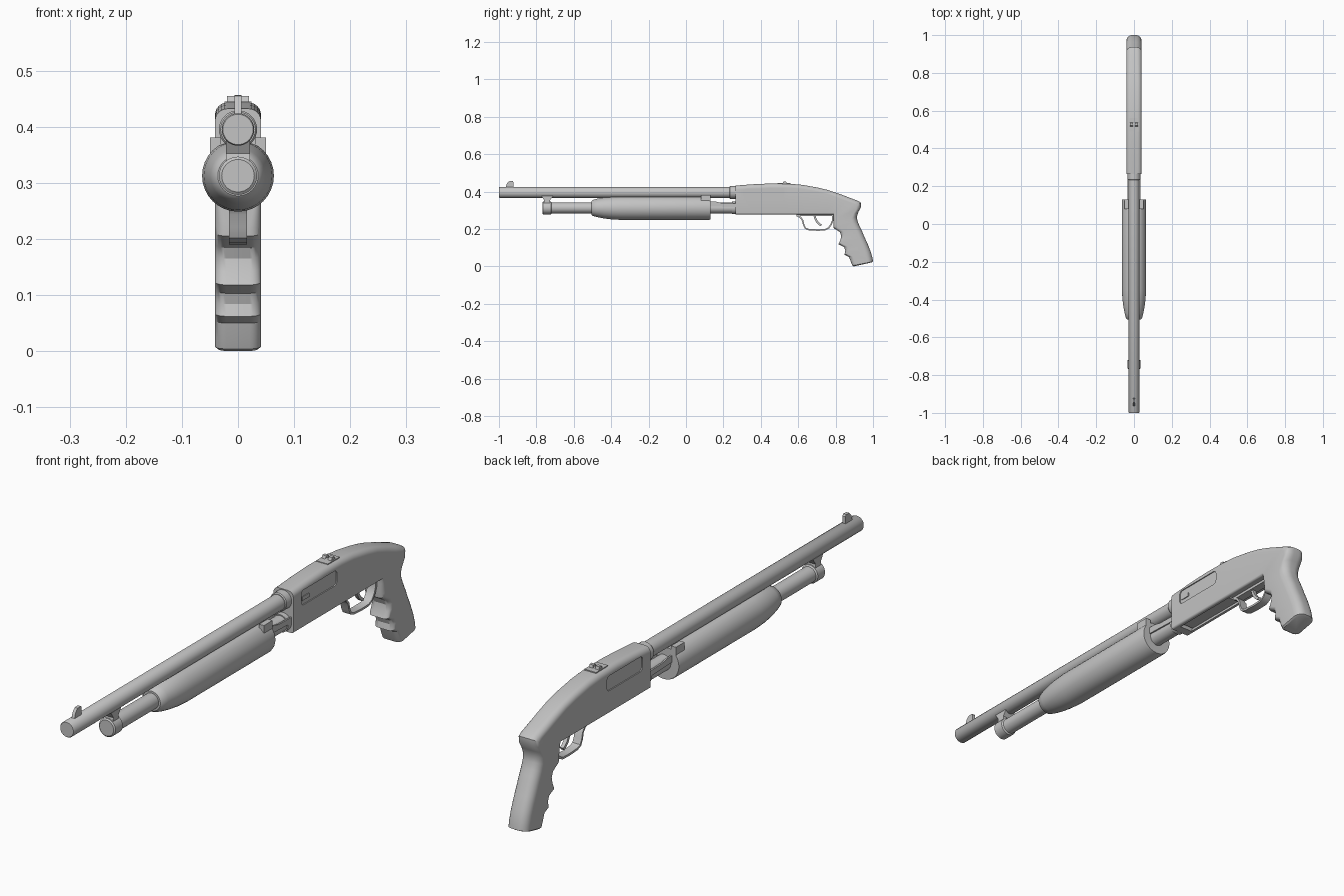
import bpy, bmesh, math
from mathutils import Vector

if "Cube" in bpy.data.objects:
    bpy.data.objects.remove(bpy.data.objects["Cube"])

metal = bpy.data.materials.new("grey")
metal.diffuse_color = (0.55, 0.55, 0.55, 1)
metal.use_nodes = True
metal.node_tree.nodes["Principled BSDF"].inputs["Base Color"].default_value = metal.diffuse_color


def finish(name, bm, angle=35):
    bmesh.ops.recalc_face_normals(bm, faces=bm.faces)
    me = bpy.data.meshes.new(name)
    bm.to_mesh(me)
    bm.free()
    me.materials.append(metal)
    ob = bpy.data.objects.new(name, me)
    bpy.context.collection.objects.link(ob)
    shade(ob, angle)
    return ob


def shade(ob, angle=35):
    bpy.ops.object.select_all(action='DESELECT')
    ob.select_set(True)
    bpy.context.view_layer.objects.active = ob
    bpy.ops.object.shade_smooth_by_angle(angle=math.radians(angle))


def loft(name, rings, angle=35):
    """Skin closed rings of points and cap both ends."""
    bm = bmesh.new()
    vs = [[bm.verts.new(p) for p in r] for r in rings]
    n = len(vs[0])
    for a, b in zip(vs, vs[1:]):
        for i in range(n):
            j = (i + 1) % n
            bm.faces.new((a[i], a[j], b[j], b[i]))
    bm.faces.new(vs[0])
    bm.faces.new(vs[-1])
    return finish(name, bm, angle)


def tube(name, zc, profile, top=9, n=32):
    """Round part along y; profile is (y, radius), flattened above top."""
    rings = []
    for y, r in profile:
        rings.append([(r * math.cos(t), y, min(top, zc + r * math.sin(t)))
                      for t in (2 * math.pi * i / n for i in range(n))])
    return loft(name, rings)


def slab(name, pts, half, x=0):
    """Extrude a (y, z) outline across x."""
    return loft(name, [[(x + s * half, y, z) for y, z in pts] for s in (-1, 1)])


def box(name, x0, x1, y0, y1, z0, z1):
    return slab(name, [(y0, z0), (y1, z0), (y1, z1), (y0, z1)], (x1 - x0) / 2, (x0 + x1) / 2)


def band(name, path, thick, half):
    """Strip of constant thickness following a (y, z) path."""
    p = [Vector(q) for q in path]
    a, b = [], []
    for i, q in enumerate(p):
        d = (p[min(i + 1, len(p) - 1)] - p[max(i - 1, 0)]).normalized()
        nrm = Vector((-d.y, d.x)) * thick / 2
        a.append(q + nrm)
        b.append(q - nrm)
    return slab(name, a + b[::-1], half)


def round_rect(y0, y1, z0, z1, r, n=5):
    pts = []
    for k, (cy, cz) in enumerate([(y1 - r, z1 - r), (y0 + r, z1 - r), (y0 + r, z0 + r), (y1 - r, z0 + r)]):
        for i in range(n + 1):
            t = math.pi / 2 * (k + i / n)
            pts.append((cy + r * math.cos(t), cz + r * math.sin(t)))
    return pts


def cut(ob, cutter):
    m = ob.modifiers.new("cut", 'BOOLEAN')
    m.operation = 'DIFFERENCE'
    m.solver = 'EXACT'
    m.object = cutter
    bpy.context.view_layer.objects.active = ob
    bpy.ops.object.modifier_apply(modifier=m.name)
    bpy.data.objects.remove(cutter, do_unlink=True)


def section(top, bottom, w, rt, rb, n=6):
    """Rounded cross-section between a top/back point and a bottom/front point."""
    t, b = Vector(top), Vector(bottom)
    length = (t - b).length
    d = (t - b) / length
    pts = []
    for k, (sx, up, r) in enumerate([(1, 1, rt), (-1, 1, rt), (-1, 0, rb), (1, 0, rb)]):
        cx, cv = sx * (w - r), (length - r if up else r)
        for i in range(n + 1):
            a = math.pi / 2 * (k + i / n)
            q = b + d * (cv + r * math.sin(a))
            pts.append((cx + r * math.cos(a), q.x, q.y))
    return pts


# Receiver flowing into the pistol grip: top/back point, bottom/front point
stations = [
    ((.265, .432), (.265, .278)), ((.36, .439), (.36, .278)), ((.45, .443), (.45, .278)),
    ((.55, .442), (.55, .278)), ((.62, .436), (.62, .278)), ((.70, .422), (.70, .278)),
    ((.76, .408), (.75, .278)), ((.82, .388), (.787, .278)), ((.88, .365), (.788, .268)),
    ((.92, .35), (.788, .258)), ((.936, .34), (.788, .25)), ((.936, .318), (.788, .24)),
    ((.922, .292), (.788, .23)), ((.914, .268), (.788, .218)), ((.916, .246), (.789, .205)),
    ((.925, .222), (.822, .184)), ((.934, .203), (.83, .165)), ((.942, .186), (.826, .142)),
    ((.955, .155), (.815, .118)), ((.963, .138), (.845, .103)), ((.972, .118), (.852, .084)),
    ((.981, .095), (.847, .062)), ((.988, .077), (.872, .050)), ((.997, .045), (.882, .022)),
    ((1.0, .026), (.89, .004)), ((.992, .021), (.897, .0))]
rings = []
for i, (t, b) in enumerate(stations):
    g = min(1, max(0, (i - 6) / 7))
    w = .036 if i == len(stations) - 1 else .041
    rings.append(section(t, b, w, .022 + .010 * g, .008 + .012 * g))
body = loft("receiver_and_grip", rings)

# Recessed side panels and the loading opening underneath
for s in (-1, 1):
    cut(body, slab("panel_cutter", round_rect(.312, .52, .362, .417, .014), .004, s * .041))
cut(body, slab("loading_cutter", [(.29, .26), (.60, .26), (.57, .298), (.31, .298)], .026))
shade(body, 32)
box("shell_lifter", -.024, .024, .31, .57, .285, .30)
box("bolt_catch", .03, .040, .32, .36, .378, .392)

# Barrel with collar
tube("barrel", .395, [(-1, .027), (-.997, .029), (.27, .029)])
tube("barrel_collar", .395, [(.232, .031), (.236, .034), (.275, .034)])

# Magazine tube, end cap and barrel lug
tube("magazine_tube", .3125, [(-.75, .029), (.27, .029)])
tube("magazine_cap", .3125, [(-.768, .029), (-.764, .034), (-.722, .034), (-.718, .029)])
slab("barrel_lug", [(-.762, .335), (-.725, .335), (-.728, .352), (-.712, .375),
                    (-.772, .375), (-.758, .352)], .021)
tube("magazine_collar", .3125, [(.245, .033), (.27, .033)])

# Sliding fore-end with a flat top and rear ears
tube("fore_end", .3125, [(-.505, .036), (-.50, .042), (-.475, .049), (-.44, .056), (-.40, .061),
                         (-.35, .064), (.122, .064), (.13, .062)], top=.37)
for s, side in ((-1, "left"), (1, "right")):
    box("fore_end_ear_" + side, s * .04 - .010, s * .04 + .010, .08, .13, .33, .381)
    # Action bars between fore-end and receiver
    slab("action_bar_" + side, [(.10, .322), (.27, .316), (.27, .337), (.19, .339), (.16, .346), (.10, .346)],
         .003, s * .031)

# Trigger group
box("trigger_plate", -.016, .016, .59, .79, .268, .285)
band("trigger_guard", [(.592, .272), (.612, .262), (.624, .245), (.629, .222), (.638, .204), (.655, .197),
                       (.70, .194), (.742, .195), (.762, .205), (.776, .224), (.784, .245), (.784, .272)],
     .008, .016)
band("trigger", [(.686, .275), (.692, .255), (.701, .238), (.714, .225), (.724, .219)], .011, .007)

# Front sight blade
slab("front_sight", [(-.965, .418), (-.958, .442), (-.946, .455), (-.927, .456), (-.922, .45), (-.922, .418)], .006)

# Rear sight base, notched leaf and ramp
box("rear_sight_base", -.024, .024, .49, .56, .432, .445)
for s, side in ((-1, "left"), (1, "right")):
    slab("rear_sight_leaf_" + side, [(.515, .44), (.54, .44), (.535, .455), (.522, .455)], .0075, s * .0125)
slab("rear_sight_ramp", [(.495, .44), (.55, .44), (.525, .448)], .006)
